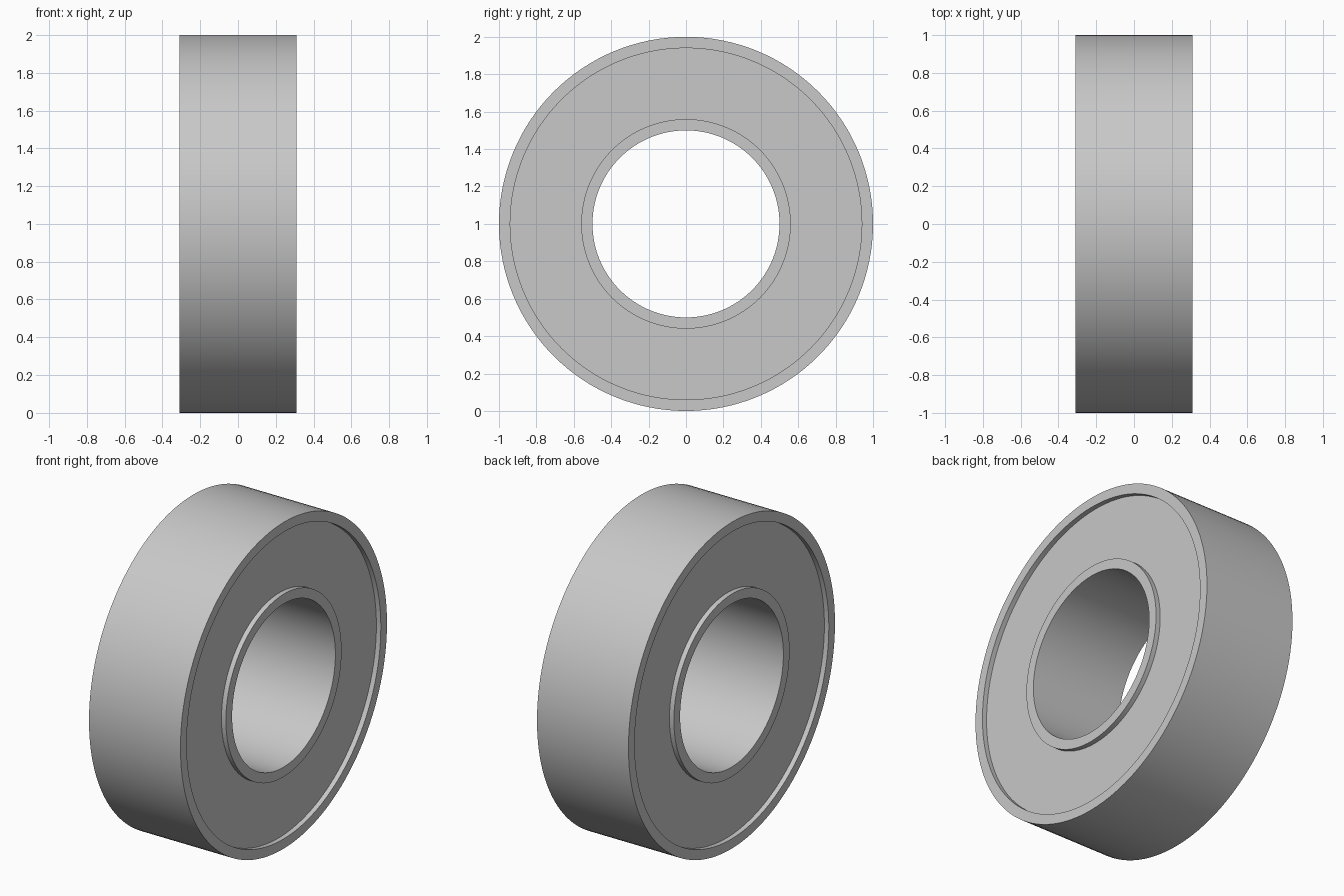
import bpy, bmesh, math
from mathutils import Matrix, Vector

cube = bpy.data.objects.get("Cube")
if cube:
    bpy.data.objects.remove(cube, do_unlink=True)

HALF_WIDTH = 0.31
RECESS = 0.03
OUTER, OUTER_LIP = 1.0, 0.94
BORE, BORE_LIP = 0.5, 0.56
SEGMENTS = 128

steel = bpy.data.materials.new("light_grey_steel")
steel.use_nodes = True
grey = (0.58, 0.58, 0.58, 1.0)
steel.diffuse_color = grey
steel.node_tree.nodes["Principled BSDF"].inputs["Base Color"].default_value = grey

# Cross-section of one side (x, radius), mirrored to close the loop
seal = HALF_WIDTH - RECESS
side = [(HALF_WIDTH, OUTER), (HALF_WIDTH, OUTER_LIP), (seal, OUTER_LIP),
        (seal, BORE_LIP), (HALF_WIDTH, BORE_LIP), (HALF_WIDTH, BORE)]
profile = side + [(-x, r) for x, r in reversed(side)]

# Bearing body: sweep the cross-section around the x axis
bm = bmesh.new()
rings = []
for i in range(SEGMENTS):
    turn = Matrix.Rotation(math.tau * i / SEGMENTS, 3, 'X')
    rings.append([bm.verts.new(turn @ Vector((x, 0, r)) + Vector((0, 0, OUTER)))
                  for x, r in profile])
count = len(profile)
for i, ring in enumerate(rings):
    following = rings[(i + 1) % SEGMENTS]
    for j in range(count):
        k = (j + 1) % count
        bm.faces.new((ring[j], ring[k], following[k], following[j]))
bmesh.ops.recalc_face_normals(bm, faces=bm.faces)

mesh = bpy.data.meshes.new("bearing_body")
bm.to_mesh(mesh)
bm.free()
mesh.materials.append(steel)
body = bpy.data.objects.new("bearing_body", mesh)
bpy.context.collection.objects.link(body)

# Smooth cylinders with crisp rims
bpy.ops.object.select_all(action='DESELECT')
body.select_set(True)
bpy.context.view_layer.objects.active = body
bpy.ops.object.shade_smooth_by_angle(angle=math.radians(30))
